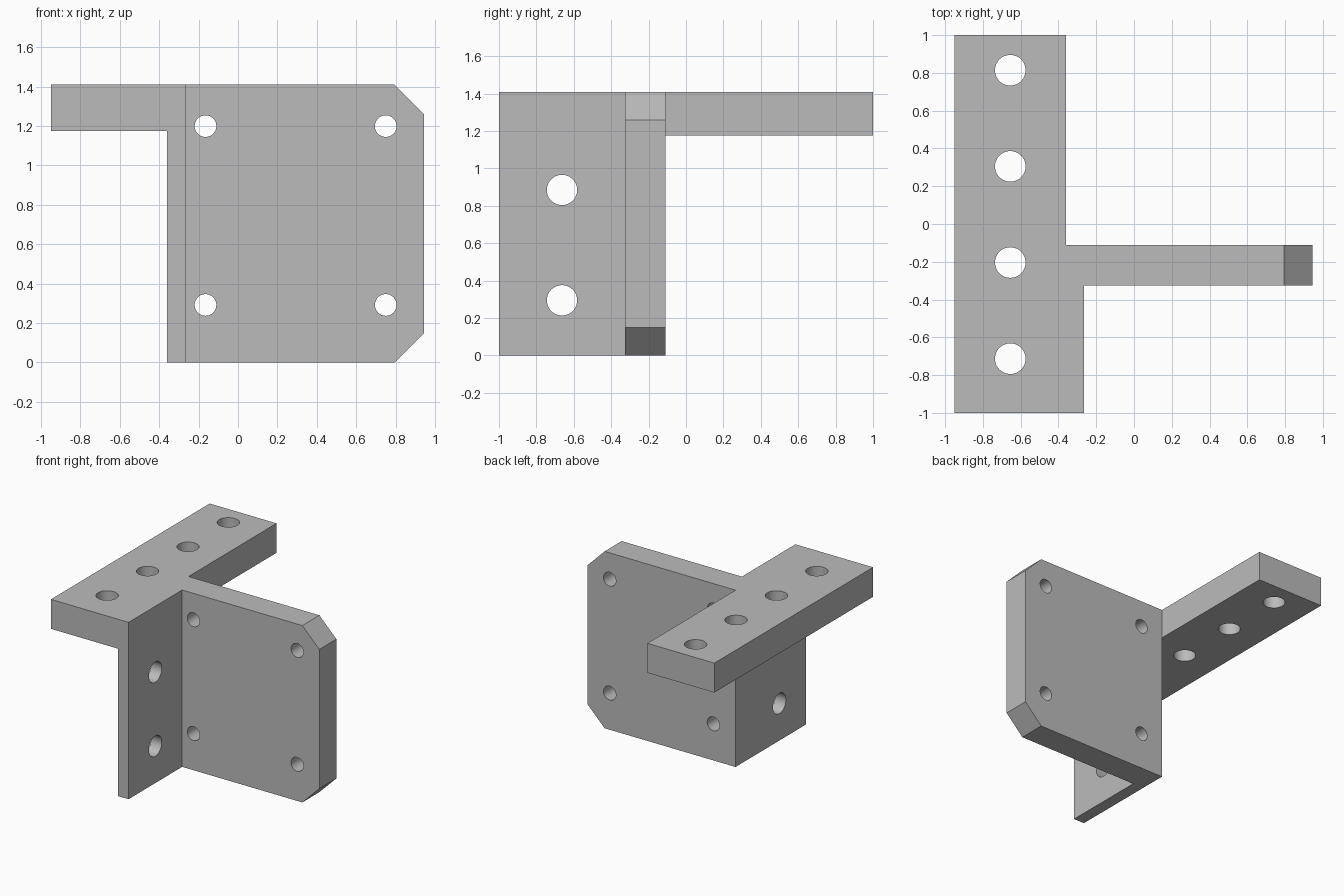
import bpy, bmesh
from math import pi
from mathutils import Matrix, Vector

cube = bpy.data.objects.get("Cube")
if cube:
    bpy.data.objects.remove(cube, do_unlink=True)

grey = bpy.data.materials.new("plain grey")
grey.use_nodes = True
colour = (0.5, 0.5, 0.5, 1)
grey.diffuse_color = colour
grey.node_tree.nodes["Principled BSDF"].inputs["Base Color"].default_value = colour

HEIGHT = 1.41


def add_object(name, bm):
    bmesh.ops.recalc_face_normals(bm, faces=bm.faces[:])
    mesh = bpy.data.meshes.new(name)
    bm.to_mesh(mesh)
    bm.free()
    mesh.materials.append(grey)
    obj = bpy.data.objects.new(name, mesh)
    bpy.context.collection.objects.link(obj)
    return obj


def prism(name, outline, depth):
    """Extrude a flat 3D outline along a vector."""
    bm = bmesh.new()
    face = bm.faces.new([bm.verts.new(p) for p in outline])
    new = bmesh.ops.extrude_face_region(bm, geom=[face])["geom"]
    bmesh.ops.translate(bm, vec=Vector(depth),
                        verts=[v for v in new if isinstance(v, bmesh.types.BMVert)])
    return add_object(name, bm)


def hole(centre, axis, radius):
    """Round cutter running along one axis."""
    turn = {"X": Matrix.Rotation(pi / 2, 4, "Y"),
            "Y": Matrix.Rotation(pi / 2, 4, "X"),
            "Z": Matrix.Identity(4)}[axis]
    bm = bmesh.new()
    bmesh.ops.create_cone(bm, cap_ends=True, segments=48, radius1=radius,
                          radius2=radius, depth=0.5,
                          matrix=Matrix.Translation(centre) @ turn)
    cutter = add_object("hole_cutter", bm)
    cutter.hide_render = True
    return cutter


def combine(target, other, operation):
    mod = target.modifiers.new(operation.lower(), "BOOLEAN")
    mod.operation = operation
    mod.solver = "EXACT"
    mod.object = other
    bpy.context.view_layer.objects.active = target
    bpy.ops.object.modifier_apply(modifier=mod.name)
    bpy.data.objects.remove(other, do_unlink=True)


# Upright plate with two chamfered corners
c = 0.15
right, left, front = -0.36, 0.945, -0.325
outline = [(right, 0), (left - c, 0), (left, c),
           (left, HEIGHT - c), (left - c, HEIGHT), (right, HEIGHT)]
bracket = prism("mounting_bracket", [(x, front, z) for x, z in outline], (0, 0.215, 0))

# Side flange reaching forward, and the long arm along the top
flange = prism("side_flange", [(-0.36, -1, 0), (-0.265, -1, 0),
                               (-0.265, -0.11, 0), (-0.36, -0.11, 0)], (0, 0, HEIGHT))
arm = prism("top_arm", [(-0.95, -1, 1.175), (-0.36, -1, 1.175),
                        (-0.36, 1, 1.175), (-0.95, 1, 1.175)], (0, 0, HEIGHT - 1.175))
combine(bracket, flange, "UNION")
combine(bracket, arm, "UNION")

# Bolt holes: arm, flange, plate
cutters = [hole((-0.655, -0.713 + 0.509 * i, 1.3), "Z", 0.081) for i in range(4)]
cutters += [hole((-0.31, -0.663, z), "X", 0.081) for z in (0.295, 0.885)]
cutters += [hole((x, -0.22, z), "Y", 0.055) for x in (-0.165, 0.75) for z in (0.292, 1.2)]
for cutter in cutters:
    combine(bracket, cutter, "DIFFERENCE")

# Merge flush faces and smooth only the hole walls
bm = bmesh.new()
bm.from_mesh(bracket.data)
bmesh.ops.remove_doubles(bm, verts=bm.verts[:], dist=0.0001)
bmesh.ops.dissolve_limit(bm, angle_limit=0.01, verts=bm.verts[:], edges=bm.edges[:])
bm.to_mesh(bracket.data)
bm.free()
bpy.ops.object.select_all(action="DESELECT")
bracket.select_set(True)
bpy.context.view_layer.objects.active = bracket
bpy.ops.object.shade_smooth_by_angle(angle=pi / 6)
